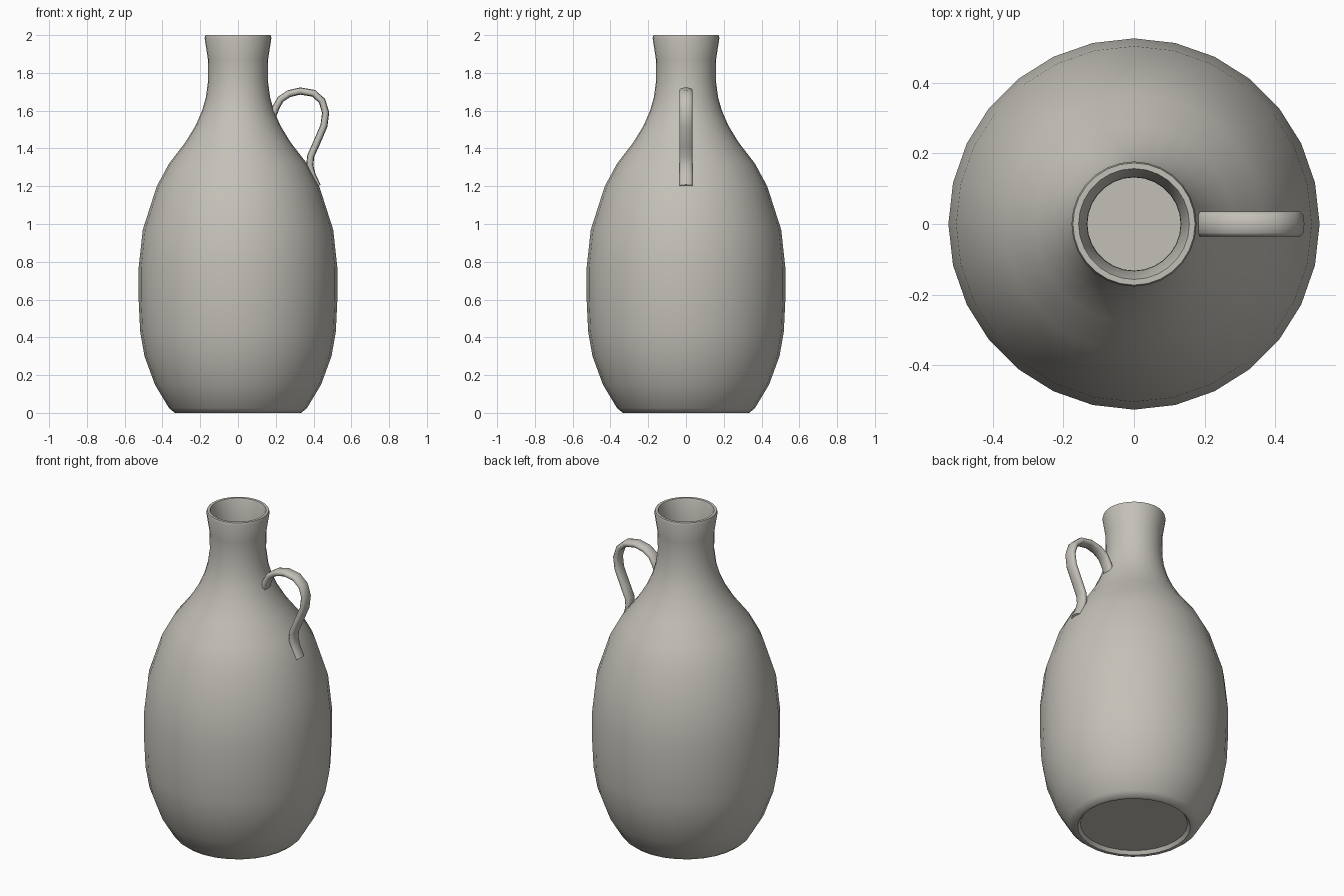
import bpy, bmesh, math
from mathutils import Vector

if "Cube" in bpy.data.objects:
    bpy.data.objects.remove(bpy.data.objects["Cube"])

SIDES = 28

clay = bpy.data.materials.new("warm grey clay")
clay.diffuse_color = (0.55, 0.53, 0.48, 1)
clay.use_nodes = True
clay.node_tree.nodes["Principled BSDF"].inputs["Base Color"].default_value = clay.diffuse_color


def finish(bm, name, angle):
    """Turn a bmesh into a smooth-shaded clay object."""
    bmesh.ops.recalc_face_normals(bm, faces=bm.faces)
    mesh = bpy.data.meshes.new(name)
    bm.to_mesh(mesh)
    bm.free()
    obj = bpy.data.objects.new(name, mesh)
    bpy.context.collection.objects.link(obj)
    mesh.materials.append(clay)
    bpy.ops.object.select_all(action='DESELECT')
    obj.select_set(True)
    bpy.context.view_layer.objects.active = obj
    bpy.ops.object.shade_smooth_by_angle(angle=math.radians(angle))
    return obj


def skin(bm, rings):
    """Bridge successive vertex rings with quads and cap both ends."""
    for a, b in zip(rings, rings[1:]):
        n = len(a)
        for i in range(n):
            j = (i + 1) % n
            bm.faces.new((a[i], a[j], b[j], b[i]))
    bm.faces.new(rings[0])
    bm.faces.new(rings[-1])


# Jug body: one closed profile from the recessed foot, over the lip, to the inner floor
outer = [(0.30, 0.02), (0.315, 0.0), (0.335, 0.0), (0.365, 0.025), (0.44, 0.15),
         (0.495, 0.30), (0.518, 0.43), (0.526, 0.60), (0.526, 0.77),
         (0.504, 0.97), (0.43, 1.20), (0.365, 1.32), (0.28, 1.43),
         (0.225, 1.52), (0.19, 1.60), (0.17, 1.67), (0.158, 1.76),
         (0.159, 1.87), (0.177, 1.985), (0.173, 2.0)]
inner = [(0.157, 2.0), (0.152, 1.985), (0.133, 1.87), (0.132, 1.76),
         (0.165, 1.59), (0.255, 1.42), (0.40, 1.20), (0.475, 0.97),
         (0.497, 0.70), (0.467, 0.30), (0.34, 0.06)]
bm = bmesh.new()
rings = []
for r, z in outer + inner:
    rings.append([bm.verts.new((r * math.cos(t), r * math.sin(t), z))
                  for t in (2 * math.pi * i / SIDES for i in range(SIDES))])
skin(bm, rings)
finish(bm, "jug_body", 45)

# Handle: flat oval section swept along a looping path from neck to shoulder
path = [(0.185, 1.575), (0.20, 1.615), (0.225, 1.66), (0.27, 1.69), (0.33, 1.704),
        (0.40, 1.692), (0.445, 1.652), (0.464, 1.59), (0.455, 1.52),
        (0.412, 1.42), (0.385, 1.36), (0.38, 1.31), (0.392, 1.26), (0.42, 1.20)]
pts = [Vector((x, 0, z)) for x, z in path]
bm = bmesh.new()
rings = []
for k, p in enumerate(pts):
    tangent = (pts[min(k + 1, len(pts) - 1)] - pts[max(k - 1, 0)]).normalized()
    normal = tangent.cross(Vector((0, 1, 0)))
    ring = []
    for i in range(10):
        t = 2 * math.pi * (i + 0.5) / 10
        c, s = math.cos(t), math.sin(t)
        # squarish oval: wide across, thin along the path normal
        wide = 0.036 * math.copysign(abs(c) ** 0.7, c)
        thin = 0.019 * math.copysign(abs(s) ** 0.8, s)
        ring.append(bm.verts.new(p + Vector((0, wide, 0)) + normal * thin))
    rings.append(ring)
skin(bm, rings)
finish(bm, "handle", 50)
